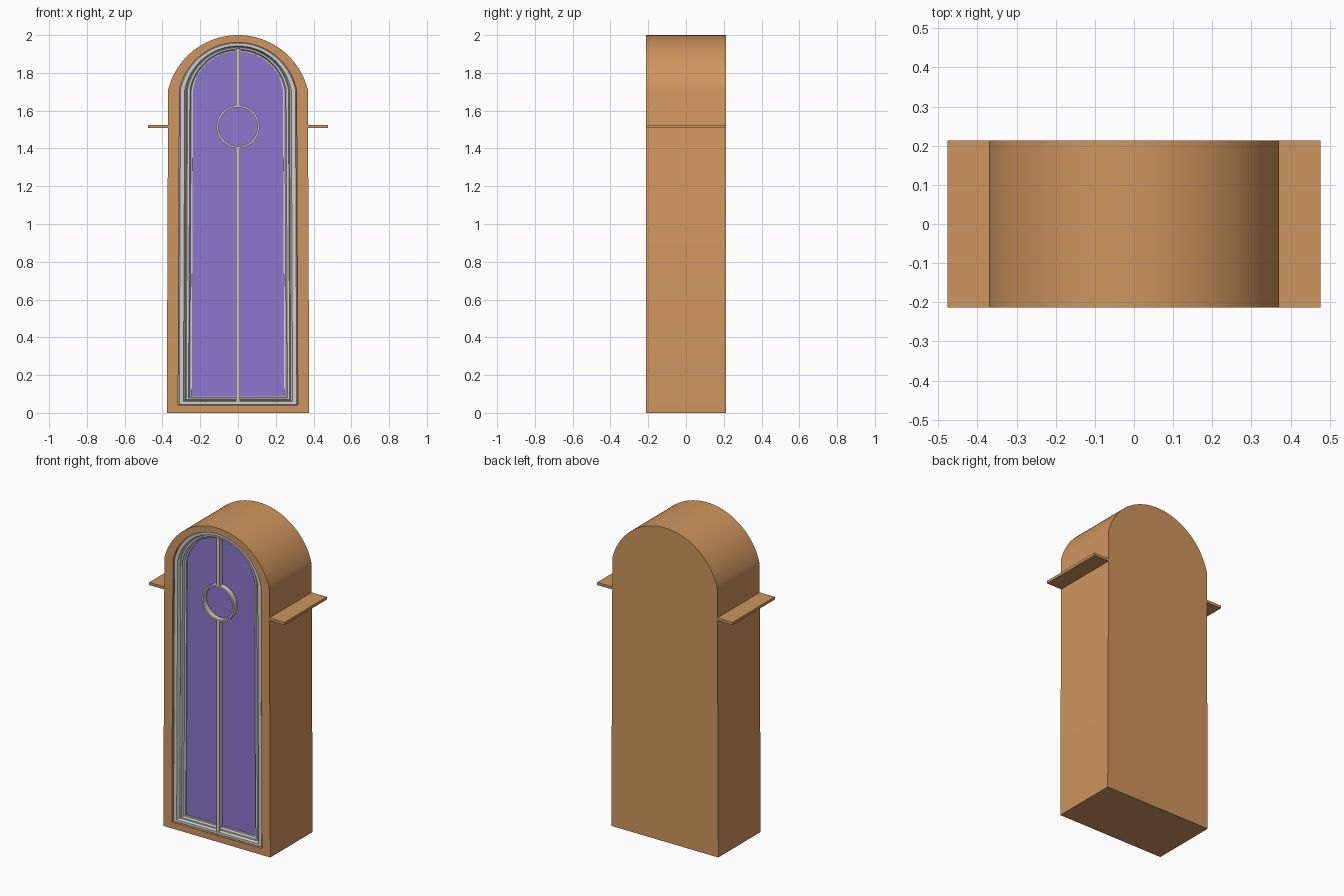
import bpy, bmesh, math

cube = bpy.data.objects.get("Cube")
if cube:
    bpy.data.objects.remove(cube)

DEPTH = 0.213      # half depth of the body
SPRING = 1.71      # height where the arch starts


def material(name, rgb):
    m = bpy.data.materials.new(name)
    m.use_nodes = True
    m.diffuse_color = (*rgb, 1)
    m.node_tree.nodes["Principled BSDF"].inputs["Base Color"].default_value = (*rgb, 1)
    return m


WOOD = material("warm wood", (0.62, 0.30, 0.11))
GREY = material("frame grey", (0.62, 0.62, 0.62))
BAR = material("bar grey", (0.62, 0.61, 0.53))
GLASS = material("violet glass", (0.25, 0.19, 0.62))


def finish(bm, name, mat, smooth=True):
    bmesh.ops.recalc_face_normals(bm, faces=bm.faces)
    mesh = bpy.data.meshes.new(name)
    bm.to_mesh(mesh)
    bm.free()
    mesh.materials.append(mat)
    ob = bpy.data.objects.new(name, mesh)
    bpy.context.collection.objects.link(ob)
    if smooth:
        bpy.ops.object.select_all(action="DESELECT")
        ob.select_set(True)
        bpy.context.view_layer.objects.active = ob
        bpy.ops.object.shade_smooth_by_angle(angle=math.radians(25))
    return ob


def arch(inset, steps=40):
    """Outline of a slightly tapered door with a round head, as (x, z)."""
    foot, shoulder = 0.377 - inset, 0.370 - inset
    base, top = 0.68 * inset, 2 - 0.65 * inset
    rise = top - SPRING
    radius = (shoulder ** 2 + rise ** 2) / (2 * rise)
    centre = top - radius
    half = math.atan2(shoulder, SPRING - centre)
    pts = [(-foot, base), (foot, base)]
    for k in range(steps + 1):
        a = half * (1 - 2 * k / steps)
        pts.append((radius * math.sin(a), centre + radius * math.cos(a)))
    return pts


def loft(name, mat, rings, cap=False, closed=False):
    """Join arch outlines, each given as (inset, y)."""
    bm = bmesh.new()
    loops = [[bm.verts.new((x, y, z)) for x, z in arch(i)] for i, y in rings]
    pairs = list(zip(loops, loops[1:]))
    if closed:
        pairs.append((loops[-1], loops[0]))
    for a, b in pairs:
        for k in range(len(a)):
            n = (k + 1) % len(a)
            bm.faces.new((a[k], a[n], b[n], b[k]))
    if cap:
        bm.faces.new(loops[0])
        bm.faces.new(loops[-1])
    return finish(bm, name, mat)


def box(name, mat, x, y, z):
    bm = bmesh.new()
    bmesh.ops.create_cube(bm, size=1)
    for v in bm.verts:
        for axis, (lo, hi) in enumerate((x, y, z)):
            v.co[axis] = lo if v.co[axis] < 0 else hi
    return finish(bm, name, mat, False)


# Solid body with a shallow recess in the front
loft("body", WOOD, [(0, DEPTH), (0, -DEPTH), (0.06, -DEPTH), (0.06, -0.15)], cap=True)

# Stepped moulding around the opening
loft("outer_frame", GREY, [(0.06, -0.152), (0.06, -0.198), (0.066, -0.205), (0.088, -0.205),
                           (0.098, -0.190), (0.098, -0.152)], closed=True)
loft("inner_frame", GREY, [(0.098, -0.152), (0.098, -0.188), (0.103, -0.195), (0.115, -0.195),
                           (0.122, -0.180), (0.132, -0.178), (0.132, -0.152)], closed=True)

# Glass pane
loft("glass", GLASS, [(0.128, -0.155), (0.128, -0.170)], cap=True)

# Upright bars above and below the round ring
RING_Z, RING_R = 1.515, 0.108
for name, low, high in (("lower_bar", 0.05, RING_Z - RING_R),
                        ("upper_bar", RING_Z + RING_R, 1.93)):
    box(name, BAR, (-0.011, 0.011), (-0.203, -0.16), (low, high))

# Round ring with a square section
bm = bmesh.new()
SEG = 48
section = [(0.103, -0.165), (0.103, -0.203), (0.114, -0.203), (0.114, -0.165)]
loops = []
for k in range(SEG):
    a = math.tau * k / SEG
    loops.append([bm.verts.new((r * math.cos(a), y, RING_Z + r * math.sin(a))) for r, y in section])
for k in range(SEG):
    a, b = loops[k], loops[(k + 1) % SEG]
    for j in range(4):
        n = (j + 1) % 4
        bm.faces.new((a[j], a[n], b[n], b[j]))
finish(bm, "round_ring", BAR)

# Thin ledges on both sides
for name, side in (("left_ledge", 1), ("right_ledge", -1)):
    box(name, WOOD, sorted((side * 0.365, side * 0.477)), (-DEPTH, DEPTH), (1.508, 1.525))
